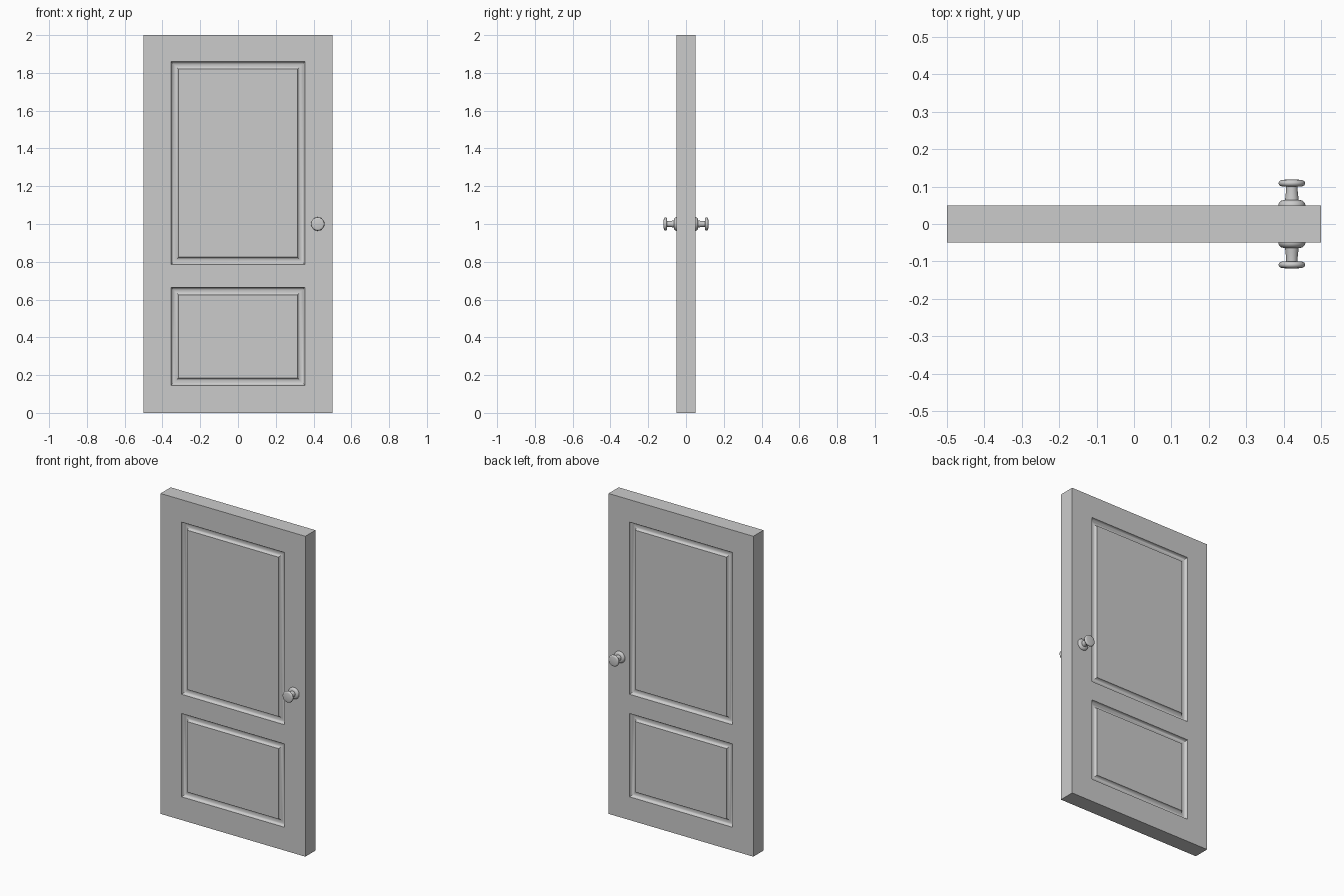
import bpy, bmesh, math
from mathutils import Vector

if "Cube" in bpy.data.objects:
    bpy.data.objects.remove(bpy.data.objects["Cube"])


def finish(name, bm, smooth_angle):
    """Turn a front-half bmesh into an object mirrored to the back."""
    me = bpy.data.meshes.new(name)
    bm.to_mesh(me)
    bm.free()
    ob = bpy.data.objects.new(name, me)
    bpy.context.collection.objects.link(ob)
    bpy.ops.object.select_all(action='DESELECT')
    ob.select_set(True)
    bpy.context.view_layer.objects.active = ob
    bpy.ops.object.shade_smooth_by_angle(angle=math.radians(smooth_angle))
    mod = ob.modifiers.new("front_to_back", 'MIRROR')
    mod.use_axis = (False, True, False)
    mod.use_clip = True
    return ob


# Door slab: front face laid out as rails, stiles and two panels
T = 0.05
xs = [-0.5, -0.355, 0.355, 0.5]
zs = [0, 0.145, 0.665, 0.785, 1.86, 2]
bm = bmesh.new()
grid = [[bm.verts.new((x, -T, z)) for x in xs] for z in zs]
panels = []
for j in range(len(zs) - 1):
    for i in range(len(xs) - 1):
        f = bm.faces.new((grid[j][i], grid[j][i + 1],
                          grid[j + 1][i + 1], grid[j + 1][i]))
        if i == 1 and j in (1, 3):
            panels.append(f)

# Slab edges back to the mid plane
rim = [e for e in bm.edges if e.is_boundary]
ext = bmesh.ops.extrude_edge_only(bm, edges=rim)
for v in ext["geom"]:
    if isinstance(v, bmesh.types.BMVert):
        v.co.y = 0
bmesh.ops.recalc_face_normals(bm, faces=bm.faces)
if panels[0].normal.y > 0:
    bmesh.ops.reverse_faces(bm, faces=bm.faces)

# Rounded groove around each panel
R, DEPTH, STEPS = 0.02, 0.018, 8
for k in range(STEPS):
    a, b = math.pi * k / STEPS, math.pi * (k + 1) / STEPS
    bmesh.ops.inset_individual(
        bm, faces=panels, thickness=R * (math.cos(a) - math.cos(b)),
        depth=-DEPTH * (math.sin(b) - math.sin(a)), use_even_offset=True)
finish("door_slab", bm, 35)


# Knobs: lathe profiles of (radius, distance from mid plane)
def lathe(name, profile, x=0.422, z=1.0, sides=32):
    bm = bmesh.new()
    vs = [bm.verts.new((x + r, -d, z)) for r, d in profile]
    es = [bm.edges.new(p) for p in zip(vs, vs[1:])]
    bmesh.ops.spin(bm, geom=vs + es, cent=Vector((x, 0, z)), axis=(0, 1, 0),
                   angle=2 * math.pi, steps=sides)
    bmesh.ops.remove_doubles(bm, verts=bm.verts, dist=1e-5)
    bmesh.ops.recalc_face_normals(bm, faces=bm.faces)
    finish(name, bm, 40)


lathe("knob_rose", [(0, 0.045), (0.036, 0.045), (0.036, 0.052), (0.034, 0.057),
                    (0.029, 0.062), (0.022, 0.064), (0, 0.064)])
lathe("knob_neck", [(0, 0.06), (0.019, 0.06), (0.017, 0.075), (0.0155, 0.09),
                    (0.015, 0.104), (0, 0.104)])
rim = [(0.026 + 0.0095 * math.sin(t * math.pi / 8),
        0.109 - 0.0085 * math.cos(t * math.pi / 8)) for t in range(9)]
lathe("knob_handle", [(0, 0.1005)] + rim + [(0.013, 0.119), (0, 0.1195)])
